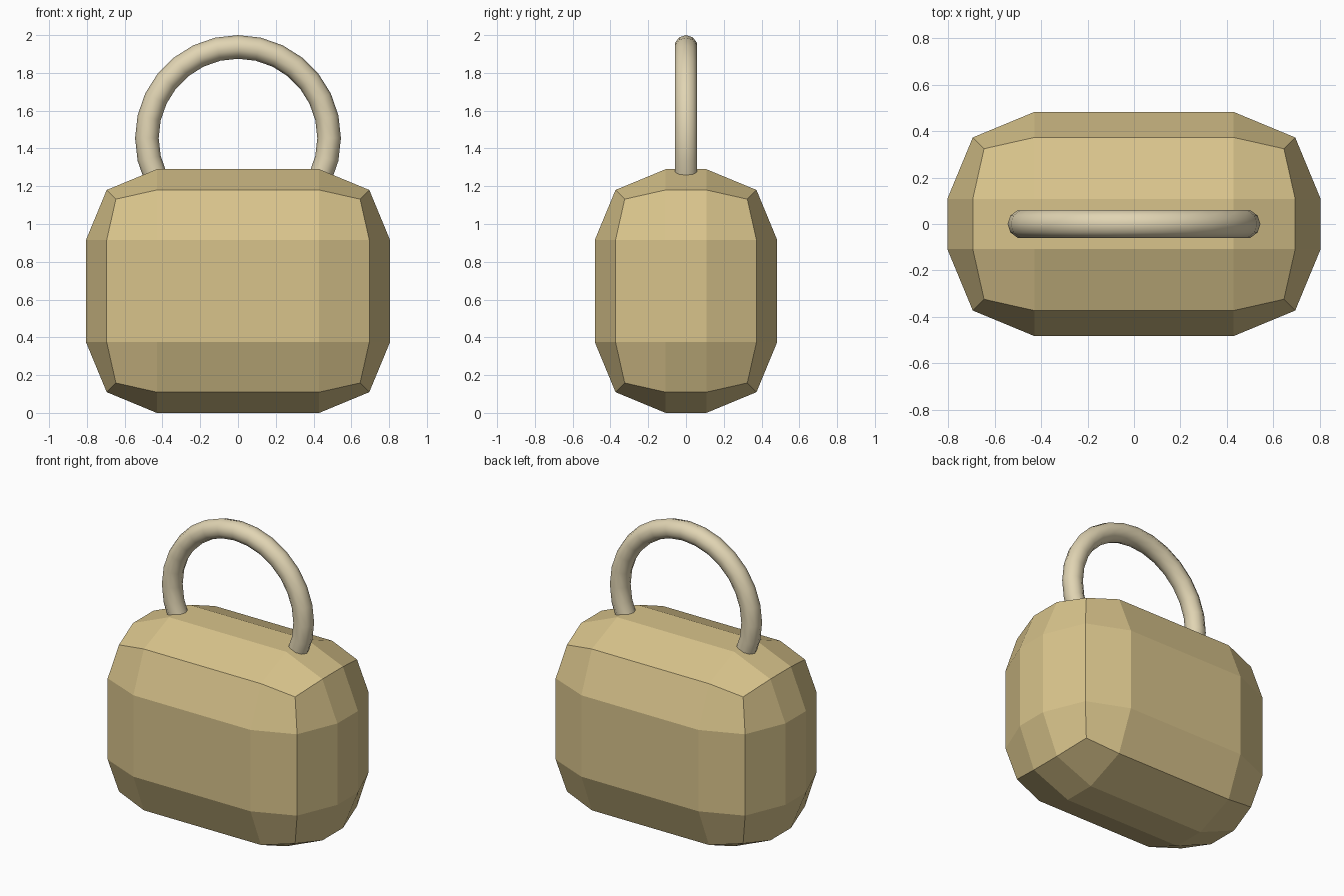
import bpy, bmesh
from math import radians
from mathutils import Matrix, Vector

if "Cube" in bpy.data.objects:
    bpy.data.objects.remove(bpy.data.objects["Cube"])


def finish(bm, name, color):
    bmesh.ops.recalc_face_normals(bm, faces=bm.faces)
    mesh = bpy.data.meshes.new(name)
    bm.to_mesh(mesh)
    bm.free()
    obj = bpy.data.objects.new(name, mesh)
    bpy.context.collection.objects.link(obj)
    mat = bpy.data.materials.new(name + "_material")
    mat.diffuse_color = (*color, 1)
    mat.use_nodes = True
    mat.node_tree.nodes["Principled BSDF"].inputs["Base Color"].default_value = mat.diffuse_color
    mesh.materials.append(mat)
    return obj


# Body: box with two-step rounded edges, flat shaded
bm = bmesh.new()
bmesh.ops.create_cube(bm, size=1, matrix=Matrix.Translation((0, 0, 0.645))
                      @ Matrix.Diagonal((1.61, 0.966, 1.29, 1)))
bmesh.ops.bevel(bm, geom=bm.edges[:], offset=0.375, offset_type='OFFSET',
                segments=2, profile=0.5, affect='EDGES')
finish(bm, "body", (0.69, 0.55, 0.26))

# Handle: ten-sided tube spun through an arc, both ends sunk in the body
MAJOR, MINOR, STEPS = 0.4825, 0.0625, 18
STEP = 360 / 28
center = Vector((0, 0, 2.0 - MAJOR - MINOR))
start = STEPS * STEP / 2 - 90
bm = bmesh.new()
ring = bmesh.ops.create_circle(
    bm, segments=10, radius=MINOR,
    matrix=Matrix.Translation(center) @ Matrix.Rotation(radians(start), 4, 'Y')
    @ Matrix.Translation((MAJOR, 0, 0)) @ Matrix.Rotation(radians(-90), 4, 'Z'))
bmesh.ops.spin(bm, geom=bm.verts[:] + bm.edges[:], cent=center, axis=(0, -1, 0),
               angle=radians(STEPS * STEP), steps=STEPS)
bmesh.ops.holes_fill(bm, edges=[e for e in bm.edges if e.is_boundary], sides=0)
handle = finish(bm, "handle", (0.75, 0.66, 0.45))
bpy.ops.object.select_all(action='DESELECT')
handle.select_set(True)
bpy.context.view_layer.objects.active = handle
bpy.ops.object.shade_smooth_by_angle(angle=radians(40))
